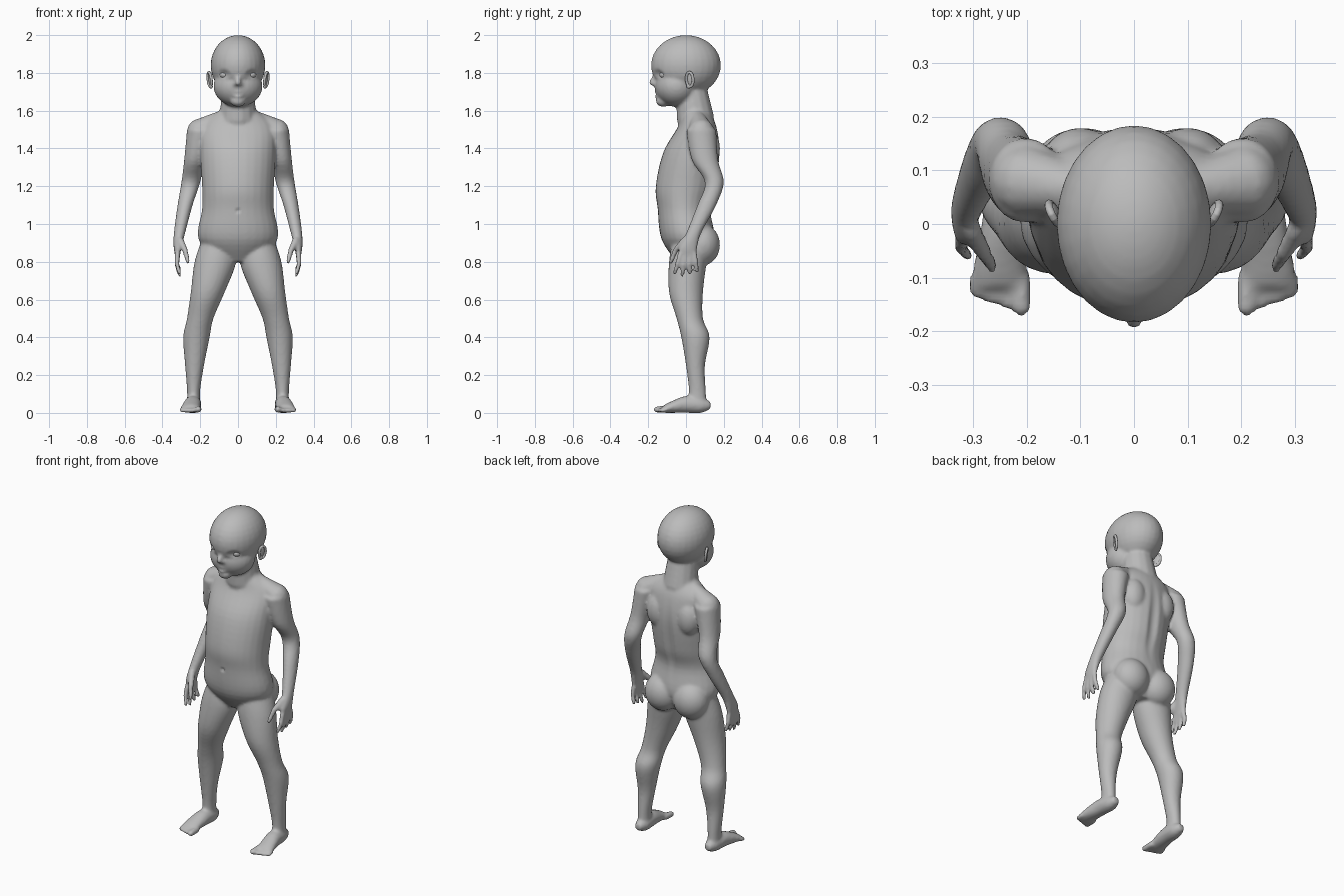
import bpy, bmesh, math
from mathutils import Vector, Matrix

cube = bpy.data.objects.get("Cube")
if cube:
    bpy.data.objects.remove(cube, do_unlink=True)

grey = bpy.data.materials.new("plain grey")
grey.use_nodes = True
colour = (.5, .5, .5, 1)
grey.diffuse_color = colour
grey.node_tree.nodes["Principled BSDF"].inputs["Base Color"].default_value = colour


def mirrored(side):
    return Matrix.Diagonal((side, 1, 1, 1))


def skin_rings(bm, rings, place, sides, lengthwise=False):
    """Closed skin over elliptical rings: x, y, z, width radius, depth radius."""
    loops = []
    for x, y, z, width, depth in rings:
        loop = []
        for k in range(sides):
            angle = math.tau * k / sides
            across, along = width * math.cos(angle), depth * math.sin(angle)
            offset = Vector((across, 0, along) if lengthwise else (across, along, 0))
            loop.append(bm.verts.new(place @ (Vector((x, y, z)) + offset)))
        loops.append(loop)
    for lower, upper in zip(loops, loops[1:]):
        for k in range(sides):
            bm.faces.new((lower[k - 1], lower[k], upper[k], upper[k - 1]))
    bm.faces.new(loops[0])
    bm.faces.new(loops[-1])


def catmull(before, start, end, after, t):
    """Point on a smooth curve between start and end."""
    leave, arrive = (end - before) / 2, (after - start) / 2
    ease = t * t * (3 - 2 * t)
    return (start + (end - start) * ease
            + leave * t * (1 - t) * (1 - t) - arrive * t * t * (1 - t))


def loft(bm, rings, side=1, lengthwise=False, steps=5):
    """Smooth limb or trunk through a few rings."""
    last = len(rings) - 1
    smooth = []
    for i in range(last):
        near = [rings[max(0, min(last, i + k))] for k in (-1, 0, 1, 2)]
        for step in range(steps):
            smooth.append([catmull(*values, step / steps) for values in zip(*near)])
    smooth.append(rings[last])
    skin_rings(bm, smooth, mirrored(side), 28, lengthwise)


def arc(first, last, steps):
    return [first + (last - first) * k / steps for k in range(steps + 1)]


def ball(bm, centre, size, side=1):
    """Ellipsoid, mirrored to the right when side is negative."""
    place = mirrored(side) @ Matrix.Translation(centre) @ Matrix.Diagonal((*size, 1))
    rings = [(0, 0, -math.cos(a), math.sin(a), math.sin(a))
             for a in arc(.05, math.pi - .05, 16)]
    skin_rings(bm, rings, place, 28)


def capsule(bm, start, end, start_radius, end_radius, side=1):
    """Tapered rod with round ends."""
    start, end = Vector(start), Vector(end)
    span = end - start
    turn = span.to_track_quat("Z", "Y").to_matrix().to_4x4()
    rings = []
    for base, radius, angles in (
            (0, start_radius, arc(.1, math.pi / 2, 5)),
            (span.length, end_radius, arc(math.pi / 2, math.pi - .1, 5))):
        for a in angles:
            girth = radius * math.sin(a)
            rings.append((0, 0, base - radius * math.cos(a), girth, girth))
    skin_rings(bm, rings, mirrored(side) @ Matrix.Translation(start) @ turn, 14)


def finish(bm, name):
    bmesh.ops.recalc_face_normals(bm, faces=bm.faces)
    mesh = bpy.data.meshes.new(name)
    bm.to_mesh(mesh)
    bm.free()
    mesh.materials.append(grey)
    mesh.shade_smooth()
    obj = bpy.data.objects.new(name, mesh)
    bpy.context.collection.objects.link(obj)
    return obj


def add_head(bm):
    # Cranium, jaw, chin, nose and neck
    ball(bm, (0, 0, 1.84), (.145, .185, .16))
    ball(bm, (0, -.05, 1.73), (.13, .115, .11))
    ball(bm, (0, -.12, 1.65), (.04, .04, .03))
    capsule(bm, (0, -.16, 1.79), (0, -.18, 1.75), .01, .017)
    capsule(bm, (0, .03, 1.7), (0, .05, 1.56), .085, .1)


def add_torso(bm):
    profile = [(.05, 1.6, .1, .07), (.06, 1.52, .19, .1), (.03, 1.38, .2, .15),
               (0, 1.2, .19, .16), (-.01, 1.08, .19, .14), (.01, .92, .21, .14),
               (.02, .8, .1, .07)]
    loft(bm, [(0, *ring) for ring in profile])


def add_face_side(bm, side):
    # Nostril, upper lip, lower lip
    ball(bm, (.014, -.165, 1.74), (.012, .014, .01), side)
    mouth_corner = (.025, -.15, 1.685)
    for lip_height in (1.695, 1.675):
        capsule(bm, (0, -.157, lip_height), mouth_corner, .01, .006, side)


def add_arm(bm, side):
    # Shoulder slope and shoulder blade
    capsule(bm, (.08, .06, 1.57), (.2, .08, 1.49), .035, .07, side)
    ball(bm, (.1, .12, 1.4), (.07, .06, .1), side)
    # Upper arm, elbow, forearm and palm
    loft(bm, [(.2, .08, 1.5, .07, .08), (.23, .1, 1.34, .055, .07),
              (.25, .15, 1.22, .05, .05), (.28, .11, 1.1, .04, .05),
              (.31, .04, .95, .03, .04), (.32, .01, .87, .02, .05),
              (.32, .01, .82, .01, .04)], side)
    # Fingers fan out from the palm, the second one longest
    for i in range(4):
        knuckle = Vector((.32, .025 * i - .03, .84))
        tip = Vector((.31, .04 * i - .06, .73 + .01 * abs(i - 1)))
        joint = knuckle.lerp(tip, .5) + Vector((.008, 0, 0))
        capsule(bm, knuckle, joint, .015, .013, side)
        capsule(bm, joint, tip, .013, .011, side)
    # Thumb
    thumb_joint = (.28, -.055, .86)
    capsule(bm, (.305, -.01, .91), thumb_joint, .02, .016, side)
    capsule(bm, thumb_joint, (.265, -.08, .8), .015, .012, side)


def add_leg(bm, side):
    # Hip, thigh, knee, calf and ankle
    ball(bm, (.095, .085, .89), (.105, .095, .11), side)
    loft(bm, [(.11, .03, .92, .08, .1), (.12, .01, .8, .11, .1),
              (.16, 0, .64, .09, .09), (.2, .02, .5, .07, .07),
              (.22, .05, .4, .07, .075), (.23, .05, .25, .05, .05),
              (.235, .06, .12, .035, .045), (.235, .06, .04, .035, .05)], side)
    # Foot from heel to ball
    loft(bm, [(.235, .13, .04, .02, .02), (.235, .08, .04, .04, .04),
              (.24, 0, .045, .045, .045), (.25, -.08, .03, .05, .03),
              (.25, -.12, .02, .05, .02)], side, lengthwise=True)
    # Big toe, then the smaller toes stepping back
    for i in range(5):
        radius, x = (.012, .22 + .019 * i) if i else (.018, .21)
        tip = (x, .007 * i - .155, radius)
        capsule(bm, (x, -.1, .02), tip, radius, radius, side)


def fuse(obj):
    """Merge the overlapping parts into one soft skin."""
    remesh = obj.modifiers.new("fuse", "REMESH")
    remesh.mode = "VOXEL"
    remesh.voxel_size = .009
    soften = obj.modifiers.new("soften", "SMOOTH")
    soften.factor = .5
    soften.iterations = 5
    graph = bpy.context.evaluated_depsgraph_get()
    skin = bpy.data.meshes.new_from_object(obj.evaluated_get(graph))
    obj.modifiers.clear()
    obj.data = skin
    skin.shade_smooth()
    return skin


def dent(mesh, centre, size, push):
    """Press a soft hollow along y, the same on both sides."""
    for vertex in mesh.vertices:
        x, y, z = vertex.co
        if abs(z - centre[2]) < size[2]:
            offset = zip((abs(x), y, z), centre, size)
            distance = sum(((a - c) / s) ** 2 for a, c, s in offset)
            vertex.co.y += push * max(0, 1 - distance) ** 2


def add_ear(name, side):
    # Rolled rim around a shallow bowl, with a lobe
    bm = bmesh.new()
    rim = [Vector((0, .02 * math.cos(a), .038 * math.sin(a)))
           for a in arc(0, math.tau, 16)]
    for lower, upper in zip(rim, rim[1:]):
        capsule(bm, lower, upper, .0075, .0075)
    ball(bm, (-.004, 0, 0), (.007, .02, .038))
    ball(bm, (0, -.008, -.036), (.008, .013, .013))
    flare = Matrix.Rotation(-.45, 4, "Z") @ Matrix.Rotation(.12, 4, "Y")
    bm.transform(mirrored(side) @ Matrix.Translation((.15, .02, 1.765)) @ flare)
    finish(bm, name)


# Body
body_parts = bmesh.new()
add_head(body_parts)
add_torso(body_parts)
for side in (1, -1):
    add_face_side(body_parts, side)
    add_arm(body_parts, side)
    add_leg(body_parts, side)
skin = fuse(finish(body_parts, "body"))

# Eye sockets, mouth line, navel, spine hollow
dent(skin, (.07, -.14, 1.795), (.045, .06, .03), .015)
dent(skin, (0, -.16, 1.685), (.035, .04, .008), .006)
dent(skin, (0, -.155, 1.07), (.015, .04, .017), .012)
dent(skin, (0, .16, 1.25), (.04, .08, .3), -.012)

# Eyes and ears
for side, label in ((1, "left"), (-1, "right")):
    eye = bmesh.new()
    ball(eye, (.07, -.11, 1.79), (.028, .03, .022), side)
    finish(eye, label + "_eye")
    add_ear(label + "_ear", side)
